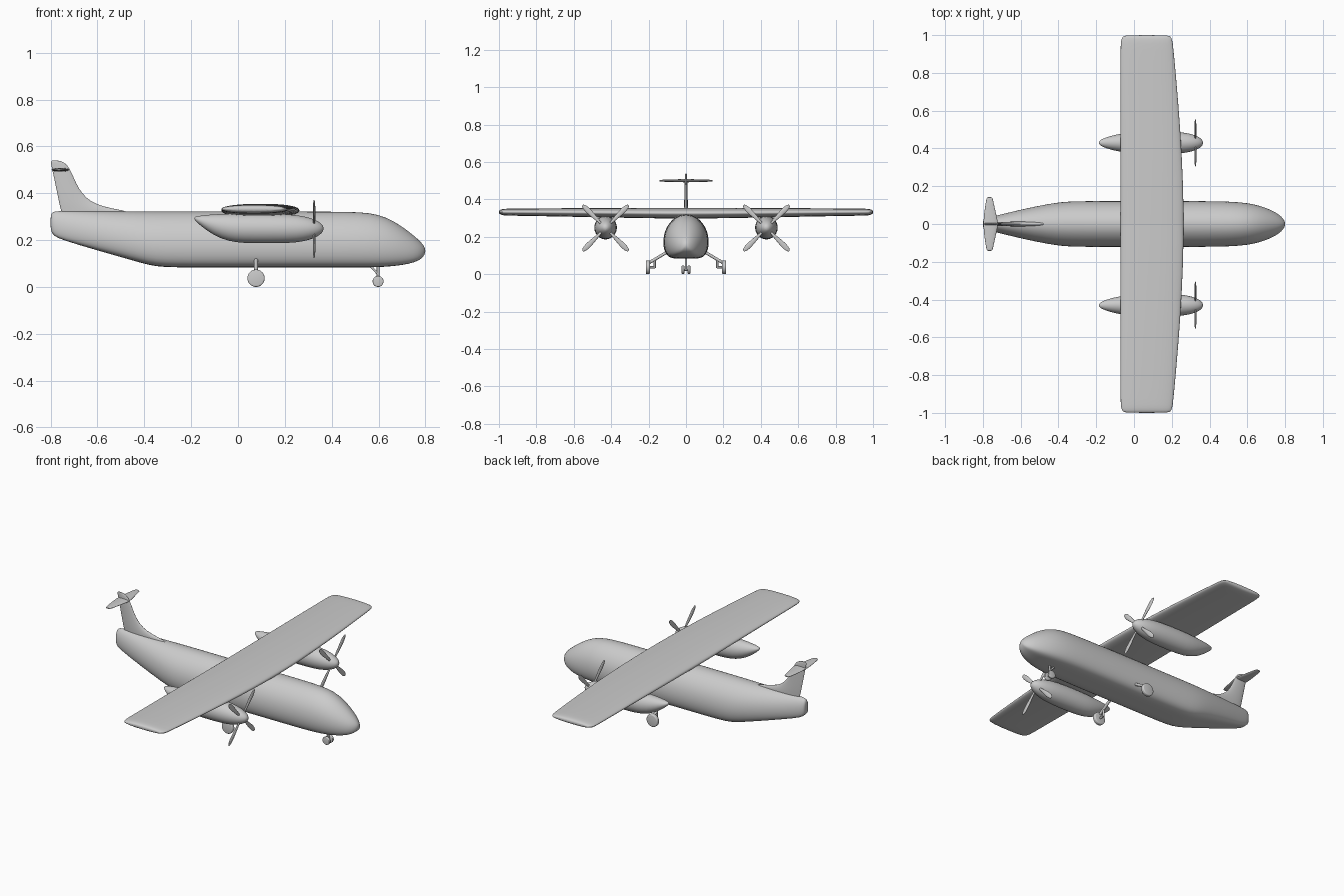
import bpy, bmesh
from math import cos, sin, pi, radians
from mathutils import Vector, Matrix

if "Cube" in bpy.data.objects:
    bpy.data.objects.remove(bpy.data.objects["Cube"])


def finish(name, bm, sub=0, angle=40):
    bmesh.ops.recalc_face_normals(bm, faces=bm.faces)
    me = bpy.data.meshes.new(name)
    bm.to_mesh(me)
    bm.free()
    ob = bpy.data.objects.new(name, me)
    bpy.context.collection.objects.link(ob)
    if sub:
        m = ob.modifiers.new("smooth", 'SUBSURF')
        m.levels = m.render_levels = sub
    bpy.ops.object.select_all(action='DESELECT')
    ob.select_set(True)
    bpy.context.view_layer.objects.active = ob
    bpy.ops.object.shade_smooth_by_angle(angle=radians(angle))
    return ob


def loft(name, rings, sub=1, angle=60, matrix=None):
    """Skin a list of equal-length closed rings and cap both ends."""
    bm = bmesh.new()
    loops = [[bm.verts.new(p) for p in r] for r in rings]
    n = len(loops[0])
    for a, b in zip(loops, loops[1:]):
        for i in range(n):
            j = (i + 1) % n
            bm.faces.new((a[i], a[j], b[j], b[i]))
    bm.faces.new(loops[0])
    bm.faces.new(loops[-1])
    if matrix:
        bm.transform(matrix)
    return finish(name, bm, sub, angle)


def oval(n=20, p=1.0):
    """Unit (super)ellipse points; p < 1 makes it boxier."""
    def f(v):
        return abs(v) ** p * (1 if v >= 0 else -1)
    return [(f(cos(2 * pi * i / n)), f(sin(2 * pi * i / n))) for i in range(n)]


def rod(name, a, b, r, bevel=0, sides=16):
    """Cylinder between two points."""
    a, b = Vector(a), Vector(b)
    bm = bmesh.new()
    bmesh.ops.create_cone(bm, cap_ends=True, segments=sides, radius1=r,
                          radius2=r, depth=(b - a).length)
    if bevel:
        rim = [e for e in bm.edges if abs(e.verts[0].co.z - e.verts[1].co.z) < 1e-6]
        bmesh.ops.bevel(bm, geom=rim, offset=bevel, segments=3, profile=0.5,
                        affect='EDGES')
    q = Vector((0, 0, 1)).rotation_difference(b - a)
    bm.transform(Matrix.Translation((a + b) / 2) @ q.to_matrix().to_4x4())
    return finish(name, bm)


# Fuselage: rounded section, flat belly, upswept tail
half = [(0, 1), (.25, .96), (.47, .84), (.66, .67), (.82, .45), (.94, .18), (1, -.15),
        (.99, -.45), (.92, -.72), (.79, -.91), (.58, -.99), (.3, -1), (0, -1)]
section = half + [(-w, v) for w, v in half[-2:0:-1]]
body = [(-.8, .25, .30, .012), (-.797, .235, .315, .022), (-.785, .217, .323, .03),
        (-.75, .2, .325, .039), (-.6, .156, .324, .077), (-.45, .113, .323, .108),
        (-.38, .093, .323, .117), (-.32, .084, .323, .121), (-.2, .083, .323, .122),
        (.1, .083, .323, .122), (.4, .083, .323, .122), (.52, .083, .321, .119),
        (.6, .084, .312, .112), (.67, .089, .28, .097), (.73, .098, .237, .073),
        (.77, .111, .203, .05), (.792, .128, .179, .026), (.8, .147, .162, .008)]
loft("fuselage", [[(x, w * s, (zb + zt) / 2 + v * (zt - zb) / 2) for s, v in section]
                  for x, zb, zt, w in body])

# Main wing: straight trailing edge, curved leading edge, rounded tips
wing = [(0, -.072, .264, .297, .355), (.2, -.072, .262, .299, .355),
        (.5, -.072, .247, .305, .354), (.8, -.072, .222, .311, .352),
        (.94, -.072, .208, .313, .351), (.975, -.07, .204, .314, .35),
        (.993, -.06, .194, .319, .346), (1, -.045, .18, .326, .339)]
span = [(-s[0],) + s[1:] for s in wing[:0:-1]] + wing
loft("wing", [[((a + b) / 2 + u * (b - a) / 2, y, (lo + hi) / 2 + v * (hi - lo) / 2)
               for u, v in oval(28, .85)] for y, a, b, lo, hi in span])

# Tail fin with a curved dorsal root
fin = [(.30, -.757, -.42, .013), (.322, -.758, -.46, .013), (.333, -.76, -.53, .012),
       (.352, -.764, -.605, .011), (.38, -.769, -.648, .01), (.42, -.777, -.68, .009),
       (.47, -.787, -.702, .008), (.505, -.795, -.718, .007), (.525, -.799, -.733, .006),
       (.535, -.799, -.75, .005), (.54, -.796, -.77, .003)]
loft("tail_fin", [[((a + b) / 2 + u * (b - a) / 2, v * t, z) for u, v in oval(16)]
                  for z, a, b, t in fin])

# Tailplane
tail = [(0, -.798, -.718, .009), (.04, -.796, -.726, .008), (.09, -.789, -.738, .007),
        (.135, -.782, -.747, .005), (.143, -.776, -.753, .003)]
tail = [(-s[0],) + s[1:] for s in tail[:0:-1]] + tail
loft("tailplane", [[((a + b) / 2 + u * (b - a) / 2, y, .5 + v * t) for u, v in oval(16)]
                   for y, a, b, t in tail])

# Engine nacelles and four-bladed propellers
pod = [(-.186, .289, .297, .004), (-.18, .279, .301, .014), (-.15, .253, .306, .029),
       (-.1, .217, .311, .043), (-.04, .194, .313, .054), (.02, .186, .314, .06),
       (.12, .185, .314, .062), (.22, .186, .311, .06), (.28, .193, .303, .053),
       (.325, .207, .29, .041), (.352, .223, .274, .026), (.366, .24, .259, .009)]
blade = [(.02, .006, .004), (.05, .0075, .005), (.09, .012, .006), (.13, .0155, .0055),
         (.155, .0135, .0045), (.168, .009, .003), (.174, .003, .0015)]
for side, label in ((1, "left"), (-1, "right")):
    y0 = side * .43
    loft(label + "_nacelle",
         [[(x, y0 + w * u, (lo + hi) / 2 + v * (hi - lo) / 2) for u, v in oval(20)]
          for x, lo, hi, w in pod])
    for k in range(4):
        turn = Matrix.Translation((.325, y0, .247)) @ Matrix.Rotation(pi / 4 + k * pi / 2, 4, 'X')
        loft(f"{label}_propeller_blade_{k + 1}",
             [[(t * v, w * u, r) for u, v in oval(12)] for r, w, t in blade], matrix=turn)

    # Main landing gear: wheel, axle, splayed leg and brace
    gx = .077
    rod(label + "_main_wheel", (gx, side * .193, .037), (gx, side * .215, .037), .037, .006, 32)
    rod(label + "_main_axle", (gx, side * .165, .037), (gx, side * .2, .037), .006)
    rod(label + "_main_leg", (gx, side * .09, .125), (gx, side * .196, .062), .008)
    rod(label + "_main_brace", (gx, side * .167, .034), (gx, side * .167, .085), .006)

    # Nose wheels
    rod(label + "_nose_wheel", (.598, side * .009, .0235), (.598, side * .023, .0235),
        .0235, .004, 28)

# Nose leg, brace and axle
rod("nose_leg", (.598, 0, .022), (.598, 0, .1), .006)
rod("nose_brace", (.56, 0, .095), (.598, 0, .055), .005)
rod("nose_axle", (.598, -.015, .0235), (.598, .015, .0235), .005)
